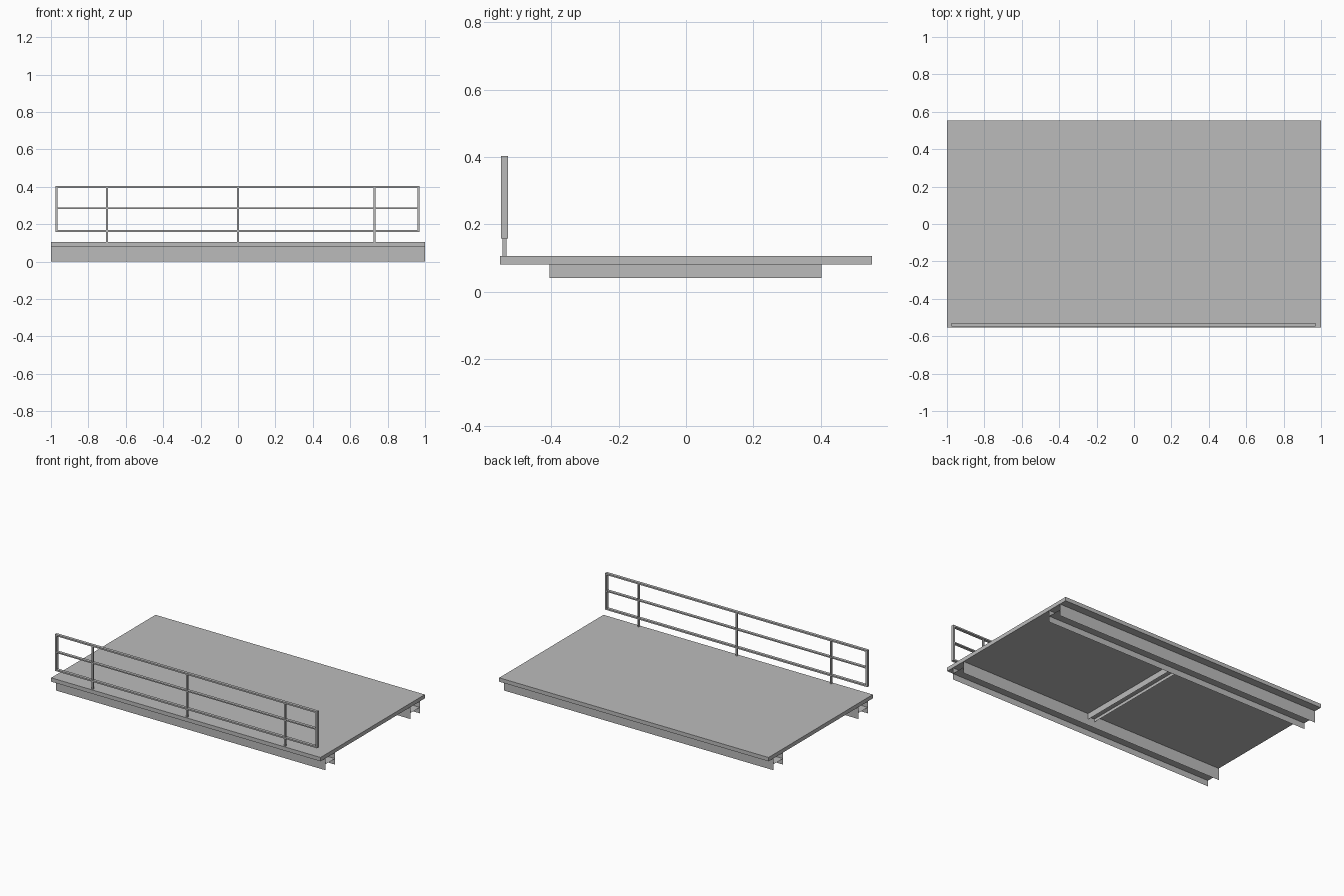
import bpy
import bmesh
from mathutils import Vector

if "Cube" in bpy.data.objects:
    bpy.data.objects.remove(bpy.data.objects["Cube"], do_unlink=True)

steel = bpy.data.materials.new("grey_steel")
steel.use_nodes = True
GREY = (0.5, 0.5, 0.5, 1)
steel.diffuse_color = GREY
steel.node_tree.nodes["Principled BSDF"].inputs["Base Color"].default_value = GREY


def finish(name, bm):
    mesh = bpy.data.meshes.new(name)
    bm.to_mesh(mesh)
    bm.free()
    mesh.materials.append(steel)
    obj = bpy.data.objects.new(name, mesh)
    bpy.context.collection.objects.link(obj)
    return obj


def box(name, x, y, z):
    """Box spanning the given (low, high) ranges."""
    bm = bmesh.new()
    bmesh.ops.create_cube(bm, size=1)
    for v in bm.verts:
        v.co = Vector([(r[0] + r[1]) / 2 + c * (r[1] - r[0])
                       for r, c in zip((x, y, z), v.co)])
    return finish(name, bm)


def h_beam(name, start, end, across, height):
    """Sheet beam: two upright flanges joined by a level web at mid height."""
    start, end = Vector(start), Vector(end)
    along = (end - start).normalized()
    side = Vector((-along.y, along.x, 0)) * across / 2
    up = Vector((0, 0, height / 2))
    bm = bmesh.new()
    for a, b in ((side - up, side + up), (-side - up, -side + up), (-side, side)):
        bm.faces.new([bm.verts.new(p) for p in (start + a, end + a, end + b, start + b)])
    return finish(name, bm)


# Deck slab
box("deck", (-1, 1), (-0.553, 0.553), (0.08, 0.106))

# Long beams under each side and the cross beam between them
for name, y in (("front_beam", -0.45), ("back_beam", 0.45)):
    h_beam(name, (-1, y, 0.04), (1, y, 0.04), 0.1, 0.08)
h_beam("cross_beam", (0, -0.405, 0.06), (0, 0.402, 0.06), 0.05, 0.04)

# Guard rail: flat bars, end bars and legs
DEPTH = (-0.549, -0.529)
LEFT, RIGHT = 0.971, -0.976
for name, z, h in (("bottom_rail", 0.163, 0.01), ("middle_rail", 0.284, 0.008),
                   ("top_rail", 0.398, 0.01)):
    box(name, (RIGHT + 0.012, LEFT - 0.012), DEPTH, (z - h / 2, z + h / 2))
box("right_end_bar", (RIGHT, RIGHT + 0.012), DEPTH, (0.158, 0.403))
box("left_end_bar", (LEFT - 0.012, LEFT), DEPTH, (0.158, 0.403))
for name, x in (("right_leg", -0.7), ("middle_leg", 0), ("left_leg", 0.73)):
    box(name, (x - 0.005, x + 0.005), (-0.545, -0.533), (0.106, 0.398))
